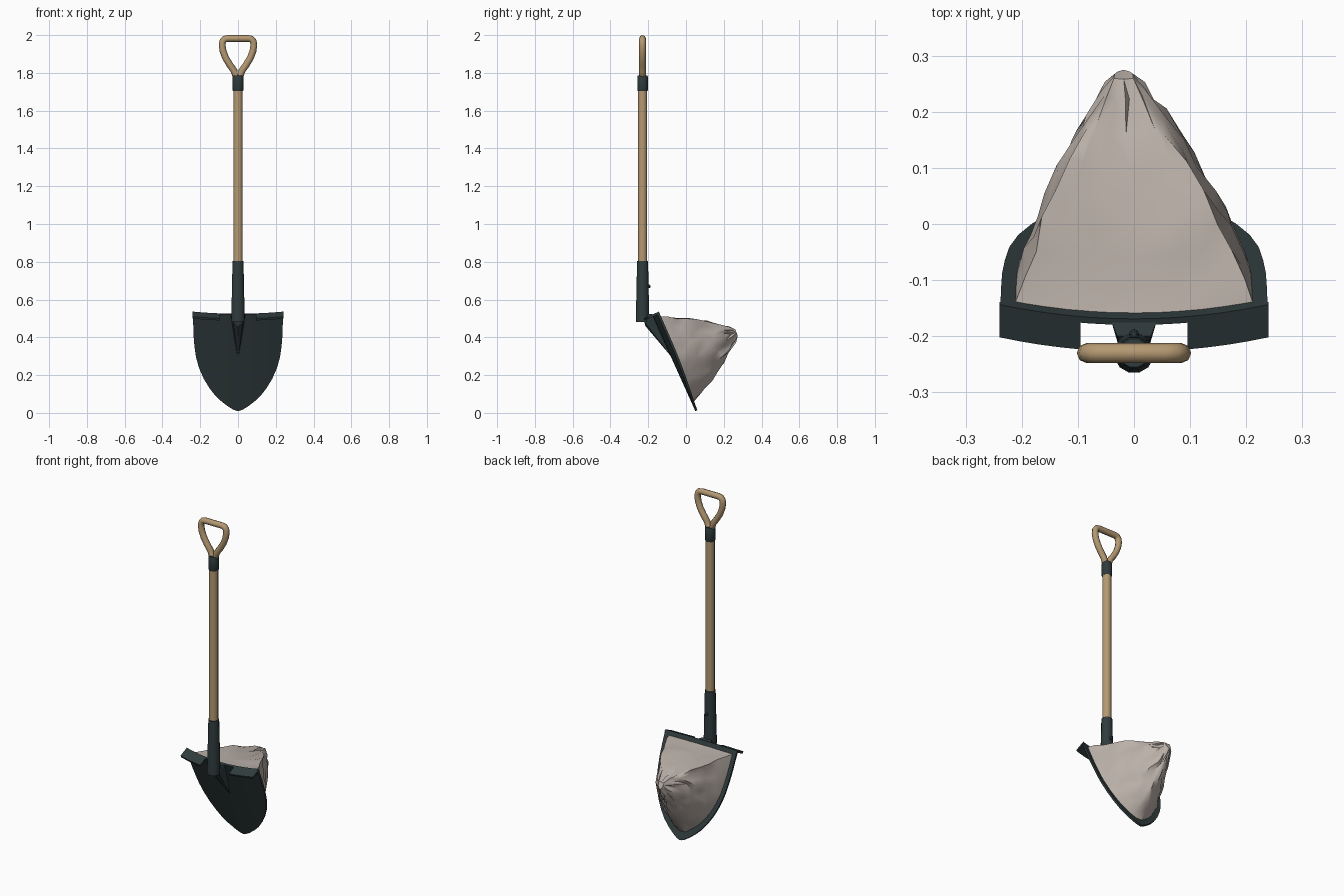
import bpy, bmesh, math, random
from mathutils import Vector

random.seed(4)
if "Cube" in bpy.data.objects:
    bpy.data.objects.remove(bpy.data.objects["Cube"], do_unlink=True)


def material(name, rgb):
    m = bpy.data.materials.new(name)
    m.use_nodes = True
    m.diffuse_color = (*rgb, 1)
    m.node_tree.nodes["Principled BSDF"].inputs["Base Color"].default_value = (*rgb, 1)
    return m


METAL = material("dark metal", (0.03, 0.045, 0.047))
WOOD = material("wood", (0.46, 0.32, 0.17))
SOIL = material("pale soil", (0.50, 0.44, 0.40))

AXIS_Y = -0.23                       # shaft line
ORIGIN = Vector((0, -0.18, 0.52))    # top centre of the blade
DOWN = Vector((0, 0.41, -0.912))     # along the blade towards its tip
BACK = Vector((0, 0.912, 0.41))      # away from the blade's rear face


def on_blade(x, v, n=0.0):
    return ORIGIN + Vector((x, 0, 0)) + DOWN * v + BACK * n


def dish(x):
    return 0.028 * (x / 0.24) ** 2


def finish(name, bm, mat, angle=30):
    bmesh.ops.recalc_face_normals(bm, faces=bm.faces[:])
    me = bpy.data.meshes.new(name)
    bm.to_mesh(me)
    bm.free()
    ob = bpy.data.objects.new(name, me)
    bpy.context.collection.objects.link(ob)
    me.materials.append(mat)
    bpy.ops.object.select_all(action='DESELECT')
    ob.select_set(True)
    bpy.context.view_layer.objects.active = ob
    bpy.ops.object.shade_smooth_by_angle(angle=math.radians(angle))
    return ob


def slab(name, rows, offset, mat):
    """Sheet through rows of points, thickened by an offset vector."""
    bm = bmesh.new()
    grid = [[bm.verts.new(p) for p in row] for row in rows]
    for a, b in zip(grid, grid[1:]):
        for i in range(len(a) - 1):
            bm.faces.new((a[i], a[i + 1], b[i + 1], b[i]))
    out = bmesh.ops.extrude_face_region(bm, geom=bm.faces[:])
    moved = [g for g in out["geom"] if isinstance(g, bmesh.types.BMVert)]
    bmesh.ops.translate(bm, verts=moved, vec=offset)
    return finish(name, bm, mat)


def lathe(name, profile, mat, sides=12):
    """Turned part around the shaft line from (radius, z) pairs."""
    bm = bmesh.new()
    rings = []
    for r, z in profile:
        angles = [math.tau * (i + 0.5) / sides for i in range(sides)]
        rings.append([bm.verts.new((r * math.cos(a), AXIS_Y + r * math.sin(a), z))
                      for a in angles])
    for a, b in zip(rings, rings[1:]):
        for i in range(sides):
            j = (i + 1) % sides
            bm.faces.new((a[i], a[j], b[j], b[i]))
    bm.faces.new(rings[0])
    bm.faces.new(rings[-1])
    return finish(name, bm, mat, 35)


# Blade: half-widths down its length, dished across
OUTLINE = [(0, .238), (.07, .237), (.14, .235), (.2, .23), (.26, .222), (.32, .206),
           (.38, .181), (.43, .152), (.47, .123), (.505, .088), (.535, .05),
           (.553, .022), (.56, .003)]
COLS = [i / 6 - 1 for i in range(13)]
slab("blade", [[on_blade(t * w, v, dish(t * w)) for t in COLS] for v, w in OUTLINE],
     BACK * 0.012, METAL)

# Foot treads folded forward from the blade's top edge
for side, label in ((1, "left"), (-1, "right")):
    xs = [side * (0.095 + 0.145 * i / 4) for i in range(5)]
    slab(label + "_foot_tread",
         [[on_blade(x, 0, dish(x) + n) for x in xs] for n in (0.012, -0.052)],
         DOWN * 0.012, METAL)

# Tapered rib joining socket and blade
bm = bmesh.new()
for s in (-1, 1):
    for p in ((.04, -.175, .522), (.026, -.222, .485), (.03, -.2, .524), (.004, -.08, .3)):
        bm.verts.new((s * p[0], p[1], p[2]))
bm.verts.new((0, -.215, .46))
bmesh.ops.convex_hull(bm, input=bm.verts[:])
finish("blade_rib", bm, METAL, 15)

# Socket, shaft and collar
lathe("socket", [(.036, .48), (.036, .53), (.03, .805)], METAL)
lathe("shaft", [(.025, .78), (.025, 1.72)], WOOD)
lathe("collar", [(.026, 1.703), (.029, 1.708), (.029, 1.78), (.026, 1.787)], METAL)

# Socket rivet
bm = bmesh.new()
bmesh.ops.create_uvsphere(bm, u_segments=8, v_segments=6, radius=0.009)
bmesh.ops.translate(bm, verts=bm.verts[:], vec=(0, AXIS_Y + 0.034, 0.67))
finish("socket_rivet", bm, METAL)

# Open grip: a mirrored loop of round wood
half = [(.012, 1.775), (.02, 1.81), (.045, 1.845), (.066, 1.88), (.079, 1.915),
        (.084, 1.945), (.081, 1.967), (.071, 1.979), (.055, 1.982)]
loop = half + [(-x, z) for x, z in reversed(half)]
curve = bpy.data.curves.new("grip", 'CURVE')
curve.dimensions = '3D'
curve.bevel_depth = 0.018
curve.bevel_resolution = 2
spline = curve.splines.new('POLY')
spline.points.add(len(loop) - 1)
for pt, (x, z) in zip(spline.points, loop):
    pt.co = (x, AXIS_Y, z, 1)
spline.use_cyclic_u = True
spline.use_smooth = True
curve.materials.append(WOOD)
bpy.context.collection.objects.link(bpy.data.objects.new("grip", curve))

# Soil heap: shrinking copies of the blade outline stacked up to a peak
edge = [(w * 0.89, 0.025 + v * 0.88) for v, w in OUTLINE[:-1]]
top = edge[0]
rim = edge + [(-x, v) for x, v in reversed(edge)]
rim += [(top[0] * k, top[1]) for k in (-.75, -.4, 0, .4, .75)]
MID = 0.27
bm = bmesh.new()
rings = []
for height, scale in ((0, 1), (.045, .92), (.09, .82), (.135, .72), (.18, .61),
                      (.23, .48), (.28, .33), (.33, .17), (.358, .08)):
    rough = 0.007 if 0 < height < 0.35 else 0
    ring = []
    for x, v in rim:
        shift = -0.02 * (1 - scale)
        jit = [random.uniform(-rough, rough) for _ in range(3)]
        n = 0.01 + height + dish(x) * scale
        ring.append(bm.verts.new(on_blade(x * scale + shift + jit[0],
                                          MID + (v - MID) * scale + jit[1],
                                          n + jit[2])))
    rings.append(ring)
for a, b in zip(rings, rings[1:]):
    for i in range(len(a)):
        j = (i + 1) % len(a)
        bm.faces.new((a[i], a[j], b[j], b[i]))
bm.faces.new(rings[0])
bm.faces.new(rings[-1])
bmesh.ops.triangulate(bm, faces=bm.faces[:])
finish("soil_heap", bm, SOIL, 40)
